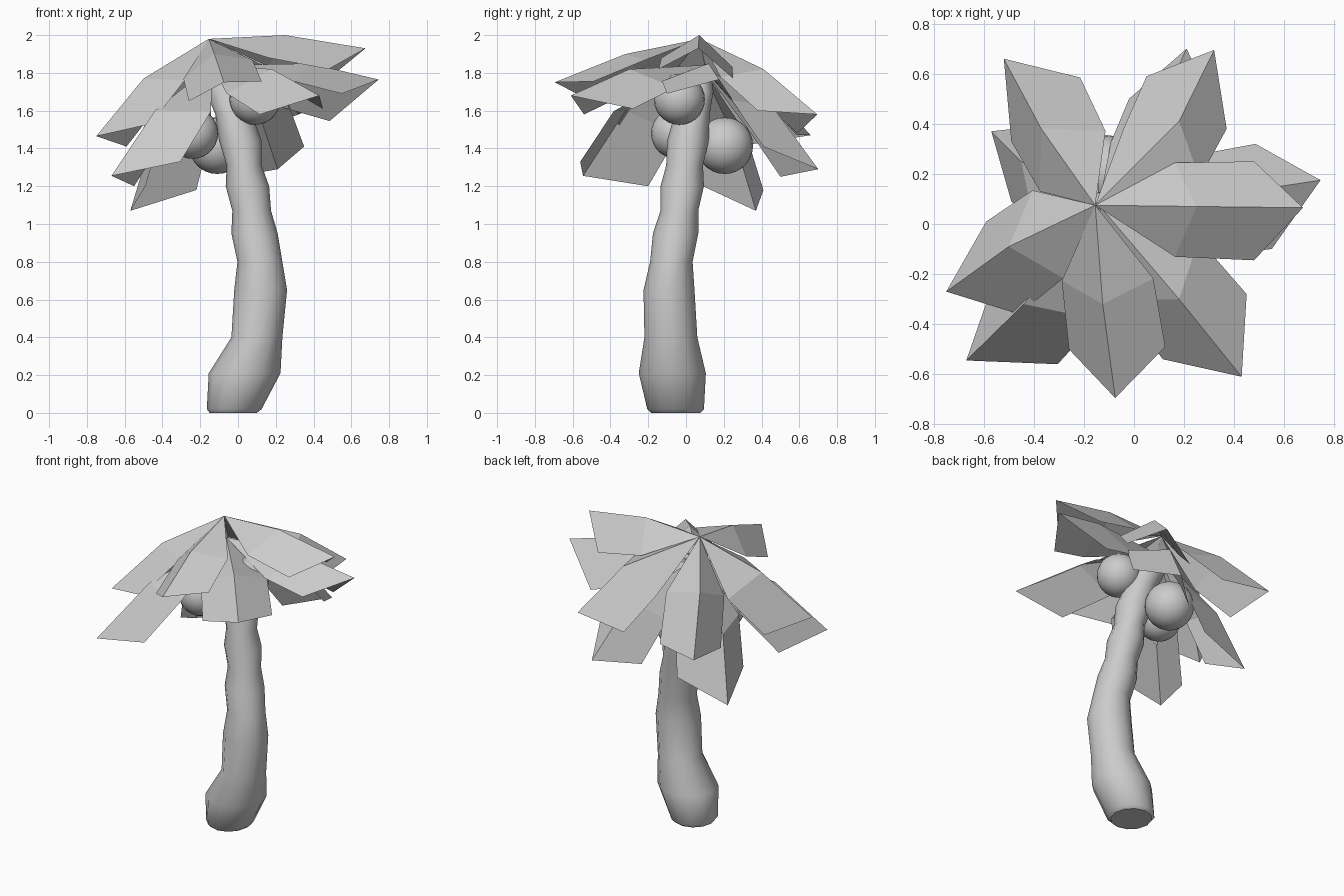
import bpy, bmesh, math
from mathutils import Vector as V


def make_object(name, verts, faces, smooth=False):
    me = bpy.data.meshes.new(name)
    me.from_pydata([tuple(v) for v in verts], [], faces)
    bm = bmesh.new()
    bm.from_mesh(me)
    if smooth:
        bmesh.ops.recalc_face_normals(bm, faces=bm.faces)
    else:  # leaf sheets face upward
        bmesh.ops.reverse_faces(bm, faces=[f for f in bm.faces if f.normal.z < 0])
    for f in bm.faces:
        f.smooth = smooth and len(f.verts) == 4
    bm.to_mesh(me)
    bm.free()
    ob = bpy.data.objects.new(name, me)
    bpy.context.collection.objects.link(ob)
    return ob


# Trunk: bumpy rings (z, x min, x max, y min, y max) along a leaning path
rings = [(0.0, -.15, .10, -.185, .075), (.02, -.165, .125, -.205, .095),
         (.21, -.155, .225, -.25, .105), (.40, -.035, .235, -.22, .06),
         (.65, -.02, .26, -.225, .045), (.80, -.003, .235, -.19, .035),
         (.95, -.035, .21, -.175, .065), (1.07, -.03, .175, -.135, .065),
         (1.20, -.065, .165, -.135, .095), (1.31, -.06, .125, -.105, .09),
         (1.44, -.10, .125, -.10, .12), (1.58, -.12, .075, -.06, .125),
         (1.70, -.17, .03, -.02, .145), (1.82, -.19, -.05, .01, .13)]
N = 12
verts = []
for z, x0, x1, y0, y1 in rings:
    for i in range(N):
        a = 2 * math.pi * i / N
        verts.append(((x0 + x1) / 2 + (x1 - x0) / 2 * math.cos(a),
                      (y0 + y1) / 2 + (y1 - y0) / 2 * math.sin(a), z))
faces = [(r * N + i, r * N + (i + 1) % N, (r + 1) * N + (i + 1) % N, (r + 1) * N + i)
         for r in range(len(rings) - 1) for i in range(N)]
faces += [tuple(range(N)), tuple(range(len(verts) - N, len(verts)))]
make_object("trunk", verts, faces, smooth=True)

# Coconuts
for i, (x, y, z, r) in enumerate([(.09, -.035, 1.66, .135), (-.11, .205, 1.415, .15),
                                  (-.24, -.05, 1.48, .135)]):
    bpy.ops.mesh.primitive_uv_sphere_add(segments=24, ring_count=14, radius=r, location=(x, y, z))
    bpy.context.object.name = f"coconut_{i + 1}"
    bpy.ops.object.shade_smooth()


# Folded palm leaf: base point, ridge middle, tip and the two end corners
def leaf(name, base, mid, tip, left, right):
    base, mid, tip, left, right = map(V, (base, mid, tip, left, right))
    along = (tip - mid).normalized() * 0.1
    ml = mid + (left - tip) * 0.95 + along
    mr = mid + (right - tip) * 0.95 + along
    make_object(name, [base, mid, tip, ml, left, mr, right],
                [(0, 1, 3), (0, 5, 1), (1, 2, 4, 3), (1, 5, 6, 2)])


upper = [
    ((.25, .07, 2.0), (.675, .065, 1.93), (.48, .25, 1.77), (.48, -.145, 1.82)),
    ((-.125, -.32, 1.90), (-.075, -.695, 1.75), (.125, -.49, 1.755), (-.26, -.50, 1.65)),
    ((-.50, -.09, 1.77), (-.75, -.27, 1.465), (-.46, -.36, 1.53), (-.59, .01, 1.41)),
    ((.18, .41, 1.82), (.32, .695, 1.58), (.05, .59, 1.48), (.37, .38, 1.60)),
    ((-.37, .38, 1.78), (-.52, .66, 1.47), (-.49, .33, 1.42), (-.215, .585, 1.47)),
]
lower = [
    ((-.45, .25, 1.47), (-.57, .37, 1.07), (-.49, .09, 1.20), (-.22, .41, 1.18)),
    ((-.44, -.32, 1.60), (-.67, -.545, 1.255), (-.305, -.56, 1.33), (-.55, -.20, 1.20)),
    ((.18, -.30, 1.82), (.43, -.61, 1.68), (.45, -.28, 1.61), (.115, -.54, 1.58)),
    ((.38, .12, 1.85), (.745, .175, 1.765), (.485, .32, 1.545), (.55, -.10, 1.69)),
    ((.10, .46, 1.62), (.21, .70, 1.29), (-.02, .50, 1.25), (.35, .41, 1.41)),
]
for i, pts in enumerate(upper):
    leaf(f"upper_leaf_{i + 1}", (-.155, .075, 1.98), *pts)
for i, pts in enumerate(lower):
    leaf(f"lower_leaf_{i + 1}", (-.14, .075, 1.84), *pts)
